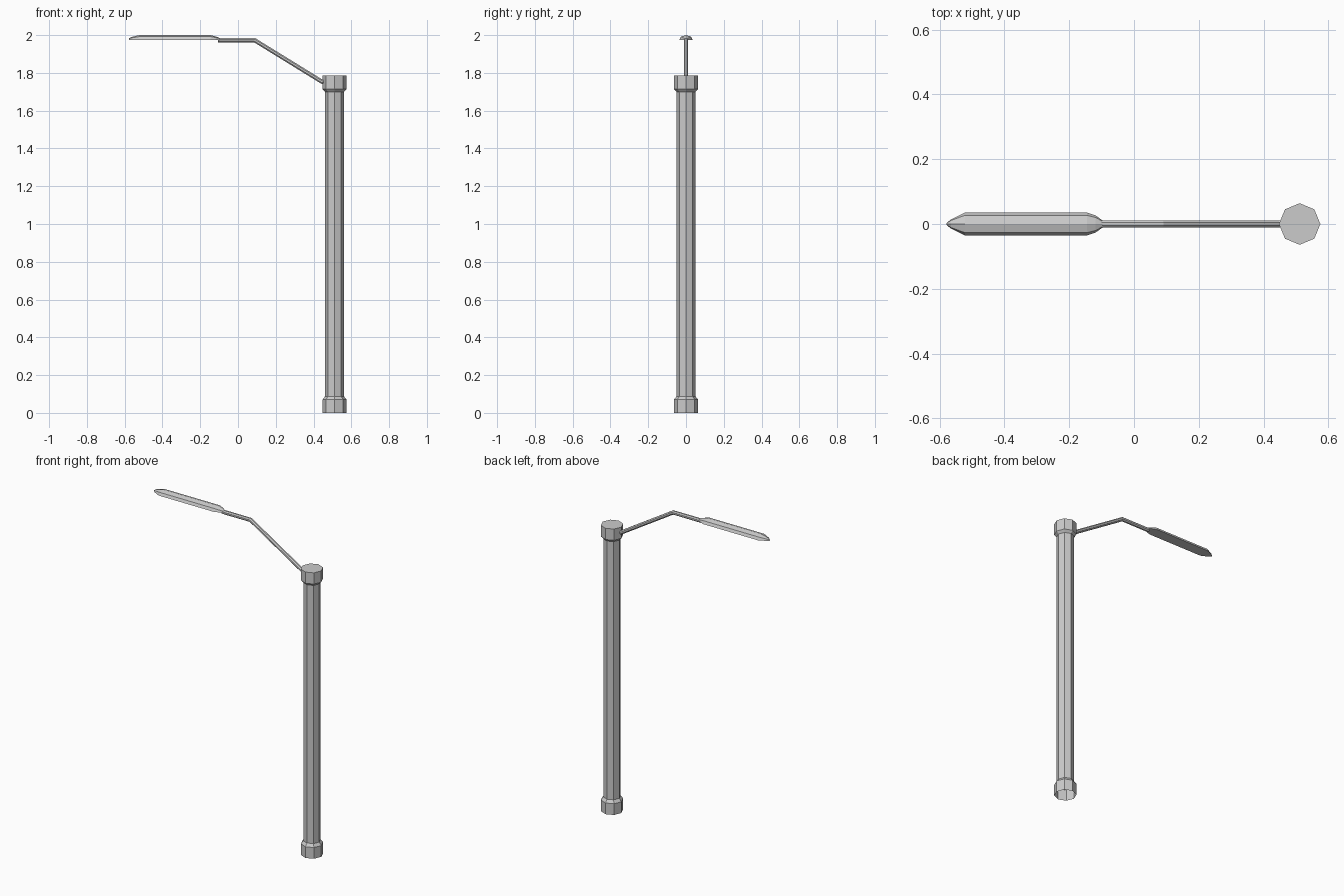
import bpy, bmesh
from math import sin, cos, pi
from mathutils import Vector

if "Cube" in bpy.data.objects:
    bpy.data.objects.remove(bpy.data.objects["Cube"])


def loft(name, rings, cap_start=True, cap_end=True):
    """Skin a list of equal-length point rings into one flat-shaded mesh."""
    bm = bmesh.new()
    loops = [[bm.verts.new(p) for p in ring] for ring in rings]
    n = len(loops[0])
    for a, b in zip(loops, loops[1:]):
        for i in range(n):
            j = (i + 1) % n
            bm.faces.new((a[i], a[j], b[j], b[i]))
    if cap_start:
        bm.faces.new(loops[0][::-1])
    if cap_end:
        bm.faces.new(loops[-1])
    bmesh.ops.recalc_face_normals(bm, faces=bm.faces)
    mesh = bpy.data.meshes.new(name)
    bm.to_mesh(mesh)
    bm.free()
    obj = bpy.data.objects.new(name, mesh)
    bpy.context.collection.objects.link(obj)
    return obj


# Octagonal pole with flared foot and cap, open underneath
POLE_X = 0.511
profile = [(0.064, 0), (0.064, 0.07), (0.05, 0.088), (0.05, 1.70),
           (0.064, 1.715), (0.064, 1.785)]
loft("pole", [[(POLE_X + r * cos(i * pi / 4), r * sin(i * pi / 4), z)
               for i in range(8)] for r, z in profile], cap_start=False)

# Bent arm: octagonal tube mitred along a path in the XZ plane
path = [Vector(p) for p in ((0.47, 0, 1.753), (0.445, 0, 1.753),
                            (0.088, 0, 1.973), (-0.105, 0, 1.973))]
R = 0.0125
rings = []
for k, p in enumerate(path):
    d_in = (p - path[k - 1]).normalized() if k else None
    d_out = (path[k + 1] - p).normalized() if k < len(path) - 1 else None
    d = ((d_in or d_out) + (d_out or d_in)).normalized()
    up = Vector((d.z, 0, -d.x))
    rings.append([p + up * R * cos((i + 0.5) * pi / 4)
                  + Vector((0, 1, 0)) * R * sin((i + 0.5) * pi / 4)
                  for i in range(8)])
loft("arm", rings)

# Lamp head: flat-bottomed, shallow faceted dome tapering at both ends
BOTTOM = 1.975
stations = [(-0.578, 0.003, 0.007), (-0.565, 0.014, 0.015), (-0.522, 0.035, 0.025),
            (-0.145, 0.035, 0.025), (-0.118, 0.026, 0.018), (-0.097, 0.011, 0.010)]
section = [(-1, 0), (-0.76, 0.68), (0, 1), (0.76, 0.68), (1, 0)]
loft("lamp_head", [[(x, w * u, BOTTOM + h * v) for u, v in section]
                   for x, w, h in stations])
